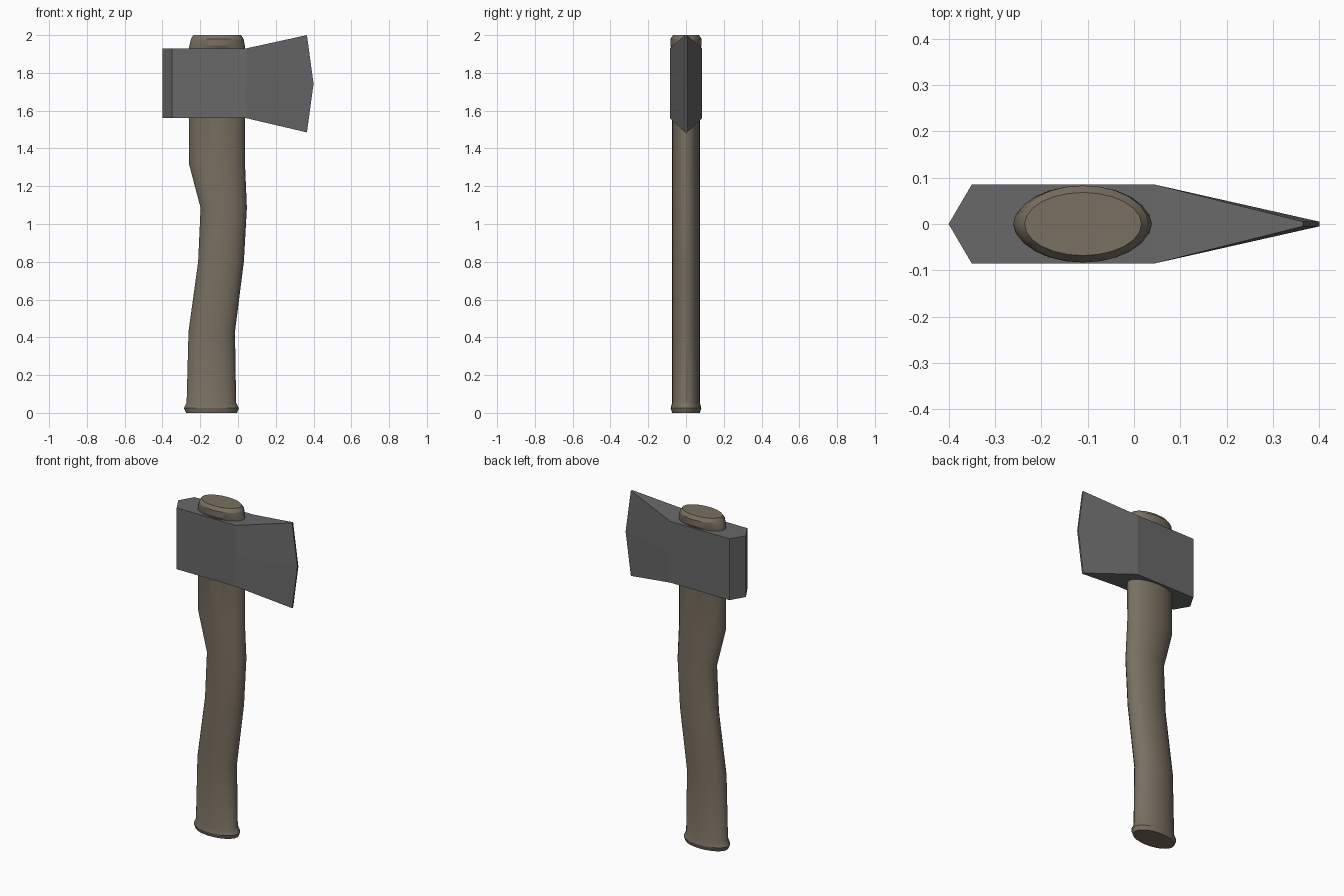
import bpy, bmesh, math

if "Cube" in bpy.data.objects:
    bpy.data.objects.remove(bpy.data.objects["Cube"])


def material(name, rgb):
    mat = bpy.data.materials.new(name)
    mat.diffuse_color = (*rgb, 1)
    mat.use_nodes = True
    mat.node_tree.nodes["Principled BSDF"].inputs["Base Color"].default_value = mat.diffuse_color
    return mat


def loft(name, rings, mat):
    """Skin a list of closed vertex rings and cap both ends."""
    bm = bmesh.new()
    loops = [[bm.verts.new(p) for p in ring] for ring in rings]
    n = len(loops[0])
    for a, b in zip(loops, loops[1:]):
        for i in range(n):
            j = (i + 1) % n
            bm.faces.new((a[i], a[j], b[j], b[i]))
    bm.faces.new(loops[0][::-1])
    bm.faces.new(loops[-1])
    bmesh.ops.remove_doubles(bm, verts=bm.verts[:], dist=0.0005)
    bmesh.ops.recalc_face_normals(bm, faces=bm.faces[:])
    mesh = bpy.data.meshes.new(name)
    bm.to_mesh(mesh)
    bm.free()
    obj = bpy.data.objects.new(name, mesh)
    bpy.context.collection.objects.link(obj)
    mesh.materials.append(mat)
    return obj


# Handle: elliptical sections (z, left x, right x, half depth)
profile = [
    (0.00, -0.275, -0.005, 0.073),
    (0.025, -0.286, 0.005, 0.081),
    (0.055, -0.272, -0.010, 0.073),
    (0.43, -0.262, -0.016, 0.073),
    (0.80, -0.211, 0.031, 0.073),
    (1.085, -0.198, 0.047, 0.073),
    (1.32, -0.260, 0.037, 0.073),
    (1.93, -0.260, 0.038, 0.075),
    (1.945, -0.257, 0.036, 0.083),
    (1.98, -0.249, 0.030, 0.083),
    (2.00, -0.236, 0.016, 0.068),
]
SIDES = 24
rings = []
for z, left, right, depth in profile:
    cx, rx = (left + right) / 2, (right - left) / 2
    angles = [2 * math.pi * i / SIDES for i in range(SIDES)]
    rings.append([(cx + rx * math.cos(a), depth * math.sin(a), z) for a in angles])
handle = loft("handle", rings, material("wood", (0.19, 0.16, 0.12)))
bpy.context.view_layer.objects.active = handle
handle.select_set(True)
bpy.ops.object.shade_smooth_by_angle(angle=math.radians(25))

# Axe head: sections (x, x at mid height, half thickness, bottom z, top z)
sections = [
    (-0.40, -0.40, 0.0, 1.56, 1.93),
    (-0.35, -0.35, 0.085, 1.56, 1.93),
    (0.045, 0.045, 0.085, 1.56, 1.93),
    (0.365, 0.40, 0.005, 1.485, 2.00),
]
rings = []
for x, xm, t, lo, hi in sections:
    mid = (lo + hi) / 2
    rings.append([(x, t, lo), (xm, t, mid), (x, t, hi),
                  (x, -t, hi), (xm, -t, mid), (x, -t, lo)])
loft("axe_head", rings, material("steel", (0.14, 0.14, 0.14)))
